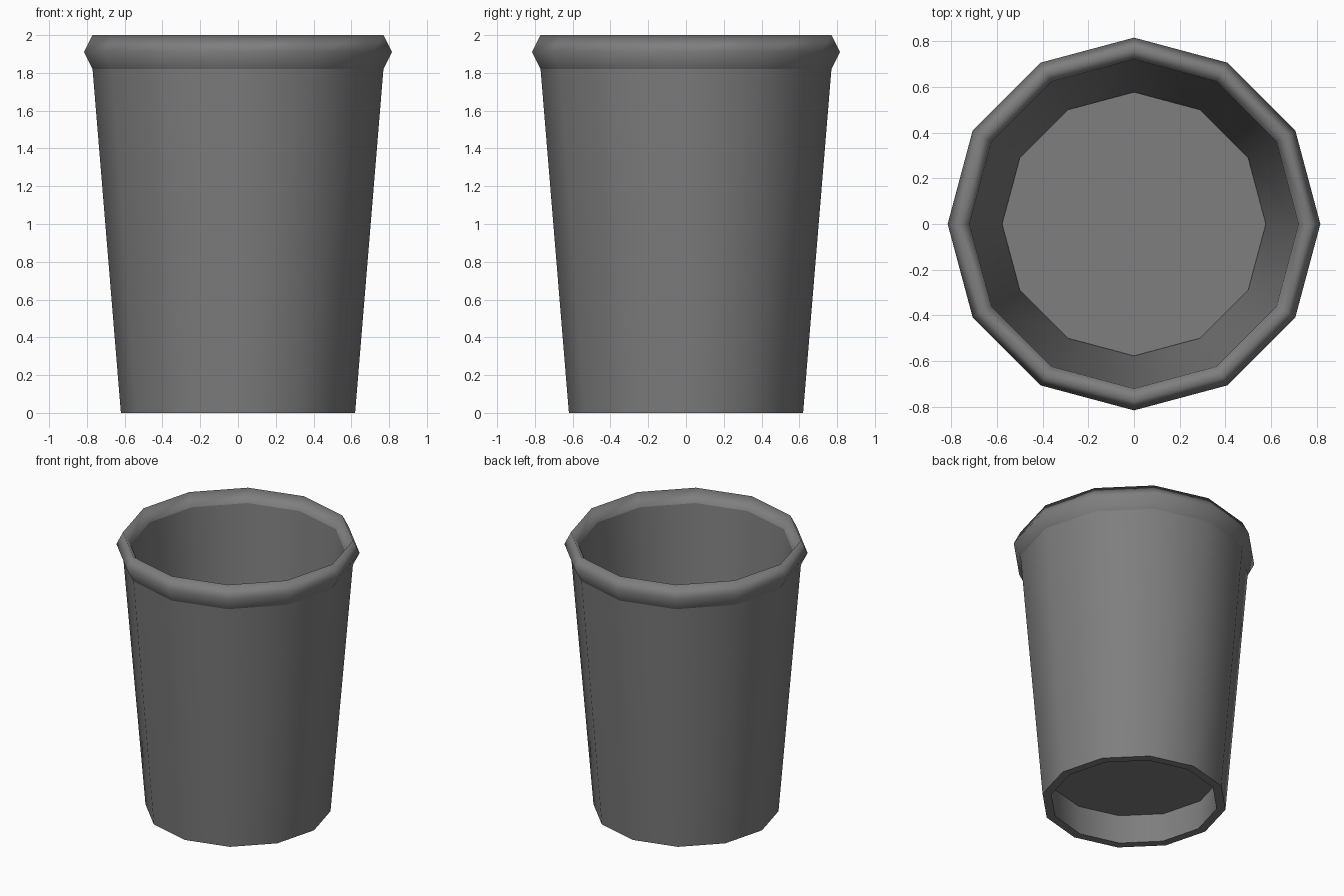
import bpy, bmesh, math

if "Cube" in bpy.data.objects:
    bpy.data.objects.remove(bpy.data.objects["Cube"])

SIDES = 12
grey = bpy.data.materials.new("grey")
grey.diffuse_color = (0.21, 0.21, 0.21, 1)
grey.use_nodes = True
grey.node_tree.nodes["Principled BSDF"].inputs["Base Color"].default_value = grey.diffuse_color


def lathe(name, profile, smooth_angle, cap=False):
    """Spin a list of (radius, height) points around z; cap fills a single ring."""
    bm = bmesh.new()
    rings = []
    for r, z in profile:
        angles = [2 * math.pi * i / SIDES for i in range(SIDES)]
        rings.append([bm.verts.new((r * math.cos(a), r * math.sin(a), z)) for a in angles])
    for low, high in zip(rings, rings[1:]):
        for i in range(SIDES):
            j = (i + 1) % SIDES
            bm.faces.new((low[i], low[j], high[j], high[i]))
    if cap:
        bm.faces.new(rings[0])
    mesh = bpy.data.meshes.new(name)
    bm.to_mesh(mesh)
    bm.free()
    mesh.materials.append(grey)
    obj = bpy.data.objects.new(name, mesh)
    bpy.context.collection.objects.link(obj)
    bpy.ops.object.select_all(action='DESELECT')
    obj.select_set(True)
    bpy.context.view_layer.objects.active = obj
    if not cap:
        bpy.ops.object.shade_smooth_by_angle(angle=math.radians(smooth_angle))
    return obj


# Tapered double-sided wall: inside top, inside foot, outside foot, outside top
lathe("cup_wall", [(0.72, 1.91), (0.56, 0), (0.62, 0), (0.77, 1.82)], 40)

# Rolled lip: diamond section, shaded as a round bead
lathe("rolled_rim", [(0.77, 1.82), (0.815, 1.91), (0.77, 2.0), (0.72, 1.91)], 180)

# Raised floor, leaving a recess under the cup
lathe("cup_floor", [(0.577, 0.22)], 0, cap=True)
